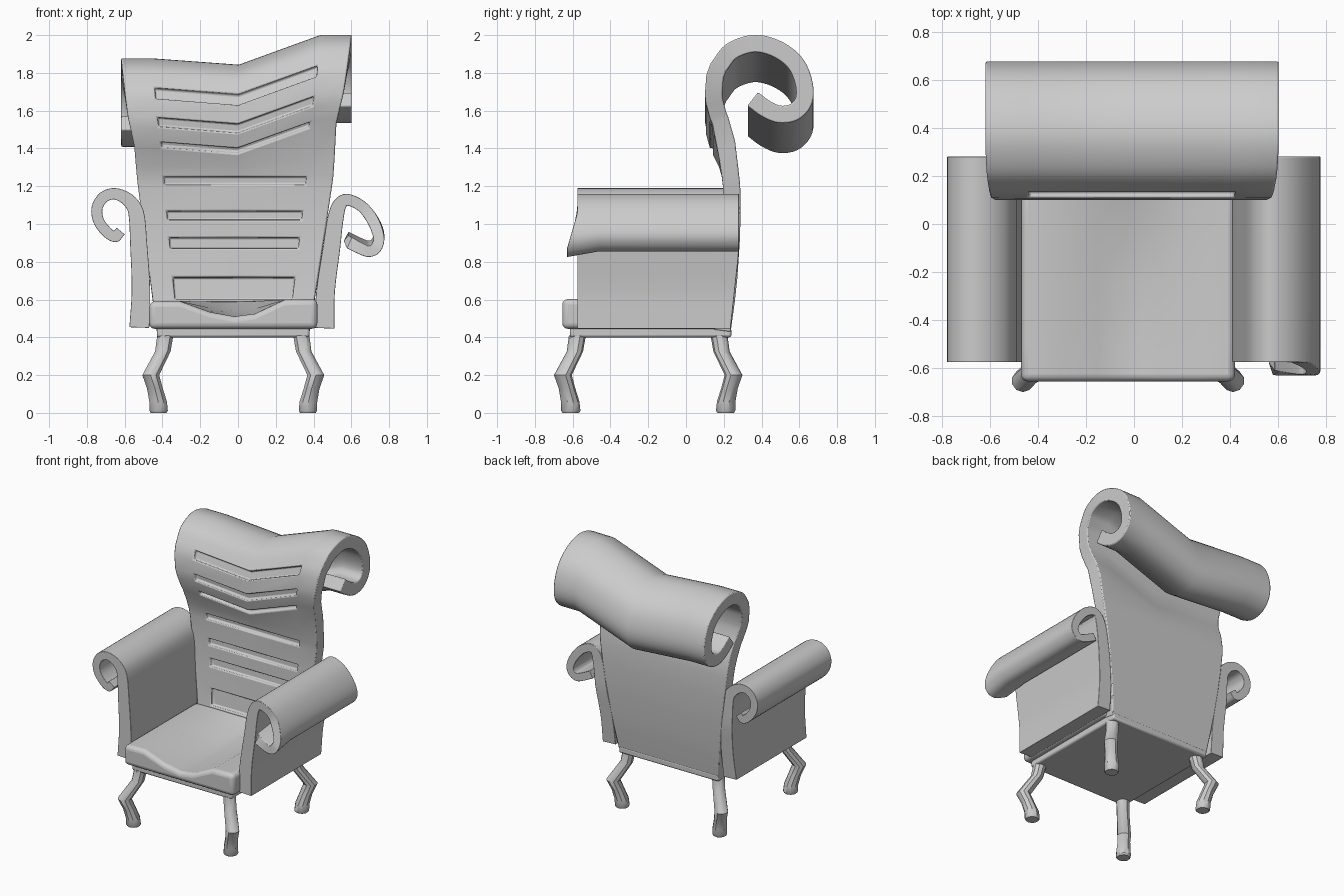
import bpy, bmesh, math
from mathutils import Vector

if "Cube" in bpy.data.objects:
    bpy.data.objects.remove(bpy.data.objects["Cube"])


def interp(t, table):
    for (a, va), (b, vb) in zip(table, table[1:]):
        if t <= b:
            return va + (vb - va) * max(0, (t - a) / (b - a))
    return table[-1][1]


def spline(pts, steps=4):
    """Smooth 2D curve through the control points."""
    p = [Vector(q) for q in pts]
    p = [2 * p[0] - p[1]] + p + [2 * p[-1] - p[-2]]
    out = []
    for a, b, c, d in zip(p, p[1:], p[2:], p[3:]):
        for s in range(steps):
            t = s / steps
            out.append(0.5 * (2 * b + (c - a) * t + (2 * a - 5 * b + 4 * c - d) * t * t
                              + (3 * b - a - 3 * c + d) * t ** 3))
    return out + [p[-2]]


def ribbon(path, thick):
    """Closed outline: the path, then the path offset to its right, reversed."""
    inner = []
    for i, q in enumerate(path):
        d = (path[min(i + 1, len(path) - 1)] - path[max(i - 1, 0)]).normalized()
        w = thick(i / (len(path) - 1))
        inner.append(q + Vector((d.y, -d.x)) * w)
    return list(path) + inner[::-1]


def loft(name, rings, bevel=0.0, segs=2, slots=(), slot_cols=()):
    """Skin equal rings, cap the ends with quads, optionally recess slots."""
    bm = bmesh.new()
    n = len(rings[0])
    v = [[bm.verts.new(p) for p in r] for r in rings]
    grid = {}
    for j in range(len(v) - 1):
        for i in range(n):
            k = (i + 1) % n
            grid[j, i] = bm.faces.new((v[j][i], v[j][k], v[j + 1][k], v[j + 1][i]))
    for r in (v[0], v[-1]):
        for i in range(n // 2 - 1):
            bm.faces.new((r[i], r[i + 1], r[n - 2 - i], r[n - 1 - i]))
    bmesh.ops.recalc_face_normals(bm, faces=bm.faces)
    for i in slots:
        bmesh.ops.inset_region(bm, faces=[grid[j, i] for j in slot_cols],
                               thickness=0.004, depth=-0.025, use_even_offset=True)
    me = bpy.data.meshes.new(name)
    bm.to_mesh(me)
    bm.free()
    ob = bpy.data.objects.new(name, me)
    bpy.context.collection.objects.link(ob)
    if bevel:
        m = ob.modifiers.new("soft_edges", 'BEVEL')
        m.width, m.segments, m.angle_limit = bevel, segs, math.radians(50)
    bpy.ops.object.select_all(action='DESELECT')
    bpy.context.view_layer.objects.active = ob
    ob.select_set(True)
    bpy.ops.object.shade_smooth_by_angle(angle=math.radians(35))
    return ob


# Backrest: rolled profile (y, z), skewed upward to a lopsided V at the top
stem = [(.145, .44), (.167, .60), (.18, .72), (.19, .87), (.194, .93), (.196, 1.02),
        (.197, 1.07), (.195, 1.205), (.19, 1.25), (.175, 1.30), (.14, 1.37), (.127, 1.40),
        (.105, 1.48), (.10, 1.53), (.108, 1.63), (.13, 1.69)]
scroll = [(.13, 1.69), (.21, 1.79), (.34, 1.84), (.46, 1.825), (.57, 1.765), (.64, 1.68),
          (.675, 1.56), (.66, 1.46), (.59, 1.39), (.49, 1.375), (.40, 1.41), (.325, 1.465)]
path = [Vector(p) for p in stem[:-1]] + spline(scroll)
outline = ribbon(path, lambda t: 0.092)
half = [(.44, .405), (1.17, .51), (1.37, .535), (1.55, .575), (1.84, .61)]
reach = [max(p.y for p in path[:i + 1]) for i in range(len(path))]
reach = reach + reach[::-1]


def back_ring(u):
    ring = []
    for (y, z), top in zip(outline, reach):
        x = -0.025 + 0.012 * (top - .44) + interp(top, half) * u
        lift = interp(x, [(-.44, .035), (0, 0), (.44, .16)])
        ring.append((x, y, z + lift * interp(z, [(1.27, 0), (1.37, 1)])))
    ring_lift_fix = ring
    return ring_lift_fix


loft("backrest", [back_ring(u) for u in (-1, -.73, 0.02, .73, 1)], 0.007,
     slots=(1, 3, 5, 7, 10, 12, 14), slot_cols=(1, 2))


# Armrests: panels that curl outward at the top, each with its own curl
def armrest(name, pts, side, flare):
    line = ribbon(spline(pts), lambda t: interp(t, [(0, .105), (.25, .085), (.45, .06), (1, .055)]))
    rings = []
    for y in (-.575, -.46, .28):
        ring = []
        for x, z in line:
            yy = y
            if y > 0:
                yy = interp(z, [(.44, .235), (.85, .28)])
            elif y < -.5 and x > .57:
                w = flare * interp(z, [(.9, 1), (1.06, 0)])
                yy, z = y - .055 * w, z - .03 * w
            ring.append((side * x, yy, z))
        rings.append(ring)
    loft(name, rings, 0.01)


armrest("left_armrest", [(.47, .45), (.465, .65), (.48, .88), (.50, 1.07), (.56, 1.155),
                         (.65, 1.19), (.73, 1.165), (.775, 1.09), (.762, 1.0), (.70, .925),
                         (.64, .905), (.60, .945)], -1, 0)
armrest("right_armrest", [(.405, .45), (.415, .65), (.45, .88), (.475, 1.04), (.51, 1.125),
                          (.575, 1.16), (.67, 1.12), (.745, 1.03), (.775, .94), (.745, .875),
                          (.69, .855), (.63, .875), (.56, .91)], 1, 1)

# Seat cushion: sagging top, deepest towards the front
sag = [(-.31, 0), (-.15, .7), (-.02, 1), (.09, .85), (.25, 0)]
xs = (-.47, -.31, -.15, -.02, .09, .25, .42)
rings = []
for y, depth in ((-.655, .085), (-.5, .09), (-.25, .085), (0, .055), (.18, 0)):
    top = [(x, y, interp(x, [(-.47, .59), (.42, .603)]) - depth * interp(x, sag)) for x in xs]
    rings.append(top + [(x, y, .445) for x in xs[::-1]])
loft("seat_cushion", rings, 0.03, 4)

# Seat frame
loft("seat_frame", [[(-.43, y, .45), (.378, y, .45), (.378, y, .40), (-.43, y, .40)]
                    for y in (-.615, .24)], 0.012)

# Crooked legs: knees bend outward along the diagonal
knee = [(0, 0, .044), (0, .012, .051), (.003, .06, .049), (.02, .13, .044), (.042, .2, .047),
        (-.022, .325, .043), (-.035, .41, .045)]
for row, fy, sy in (("front", -.61, -1), ("rear", .21, 1)):
    for side, fx, sx in (("left", -.42, -1), ("right", .37, 1)):
        loft(f"{row}_{side}_leg",
             [[(fx + sx * o + r * math.cos(a), fy + sy * o + r * math.sin(a), z)
               for a in (math.tau * (k + .5) / 10 for k in range(10))] for o, z, r in knee])
